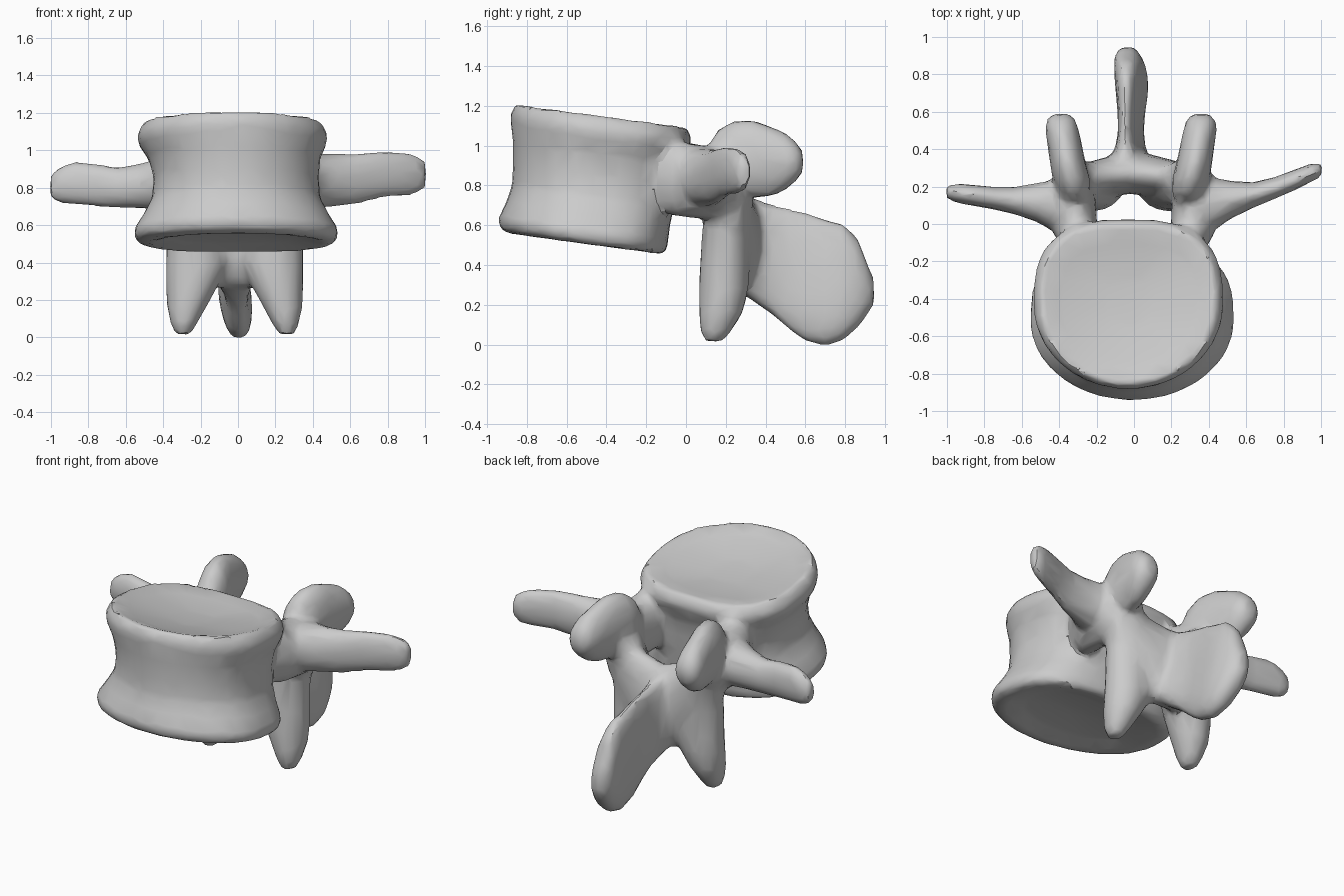
import bpy, bmesh, math
from mathutils import Vector

cube = bpy.data.objects.get("Cube")
if cube:
    bpy.data.objects.remove(cube, do_unlink=True)

bone = bpy.data.materials.new("bone grey")
bone.use_nodes = True
GREY = (0.6, 0.6, 0.6, 1)
bone.diffuse_color = GREY
bone.node_tree.nodes["Principled BSDF"].inputs["Base Color"].default_value = GREY

parts = []


def loft(name, axis, rings, powers=(2, 2), shear=None, sides=40):
    """Skin superellipse rings (x, y, z, half_u, half_v) lying across one axis.
    The two powers round the low and the high side of v."""
    u, v = [i for i in range(3) if i != axis]
    bm = bmesh.new()
    loops = []
    for x, y, z, hu, hv in rings:
        loop = []
        for i in range(sides):
            a = math.tau * i / sides
            c, s = math.cos(a), math.sin(a)
            power = powers[s > 0]
            p = Vector((x, y, z))
            p[u] += hu * math.copysign(abs(c) ** (2 / power), c)
            p[v] += hv * math.copysign(abs(s) ** (2 / power), s)
            loop.append(bm.verts.new(shear(p) if shear else p))
        loops.append(loop)
    for a, b in zip(loops, loops[1:]):
        for i in range(sides):
            j = (i + 1) % sides
            bm.faces.new((a[i], a[j], b[j], b[i]))
    bm.faces.new(loops[0][::-1])
    bm.faces.new(loops[-1])
    bmesh.ops.recalc_face_normals(bm, faces=bm.faces)
    mesh = bpy.data.meshes.new(name)
    bm.to_mesh(mesh)
    bm.free()
    obj = bpy.data.objects.new(name, mesh)
    bpy.context.collection.objects.link(obj)
    parts.append(obj)


def span(rings):
    """Turn (x, y_front, y_back, z, half_x) into centred rings."""
    return [(x, (f + b) / 2, z, hx, (b - f) / 2) for x, f, b, z, hx in rings]


# Waisted body, round in front and squarer behind, with dished sloping ends
loft("body", 2, span([
    (0, -.55, -.45, .55, .07), (0, -.76, -.26, .53, .34), (0, -.87, -.13, .492, .47),
    (-.01, -.935, -.10, .51, .54), (-.01, -.945, -.09, .565, .548), (-.01, -.905, -.08, .65, .495),
    (-.01, -.875, -.06, .74, .45), (-.01, -.87, -.05, .85, .44), (-.02, -.87, -.03, .96, .46),
    (-.03, -.88, .01, 1.04, .505), (-.03, -.885, .03, 1.09, .51), (-.03, -.86, .005, 1.155, .47),
    (-.03, -.76, -.10, 1.125, .37), (-.03, -.55, -.30, 1.095, .13)]),
    powers=(2, 2.8), shear=lambda p: Vector((p.x, p.y, p.z - .135 * (p.y + .43))))

for side, label in ((-1, "right"), (1, "left")):
    shift = -.02 if side < 0 else .02
    # Pedicle joining body and arch
    loft(label + "_pedicle", 1, [
        (side * .27 + shift * -.5, -.22, .85, .07, .13), (side * .31, -.06, .835, .115, .19),
        (side * .32, .06, .82, .12, .185), (side * .33, .16, .81, .12, .18),
        (side * .33, .27, .80, .09, .13)])
    # Ear-shaped upper joint process, leaning outwards
    lean = .035 if side < 0 else .003
    loft(label + "_upper_joint", 1, [
        (side * (x + lean), y, z, hx, hz) for x, y, z, hx, hz in (
            (.28, .10, .90, .05, .08), (.285, .16, .93, .085, .15), (.30, .24, .935, .1, .19),
            (.32, .33, .935, .095, .195), (.335, .42, .92, .092, .18), (.35, .50, .92, .09, .145),
            (.355, .555, .92, .08, .10), (.355, .59, .92, .045, .05))])
    # Lower joint process, broad above and tapering downwards
    drop = 0 if side < 0 else -.035
    loft(label + "_lower_joint", 2, [
        (side * (x + drop), y, z, hx, hy) for x, y, z, hx, hy in (
            (.30, .24, .86, .08, .11), (.275, .215, .70, .115, .12), (.235, .20, .55, .15, .12),
            (.22, .195, .40, .165, .125), (.245, .19, .28, .14, .125), (.275, .175, .16, .105, .11),
            (.29, .15, .07, .07, .08), (.295, .14, .015, .042, .045))])
    # Sloping plate from the joint column to the midline
    loft(label + "_lamina", 0, [
        (side * .36, .22, .74, .08, .14), (side * .25, .235, .66, .095, .22),
        (side * .12, .26, .53, .105, .265), (-.02, .275, .51, .115, .255)])

# Side wings, each with its own sweep
loft("right_wing", 0, [
    (-.28, .08, .83, .14, .14), (-.42, .095, .82, .14, .14), (-.52, .115, .81, .105, .12),
    (-.64, .125, .80, .073, .108), (-.76, .14, .815, .06, .115), (-.87, .155, .825, .056, .118),
    (-.95, .165, .815, .052, .10), (-1.005, .17, .805, .032, .065)])
loft("left_wing", 0, [
    (.28, .08, .84, .14, .14), (.42, .105, .84, .145, .145), (.52, .13, .84, .10, .14),
    (.64, .155, .848, .068, .135), (.76, .195, .87, .058, .128), (.87, .24, .875, .055, .12),
    (.95, .275, .87, .05, .11), (1.005, .29, .87, .033, .07)])

# Blade-like spine at the back, leaning and thickening towards its lower rim
def lean_spine(p):
    low = .35 - p.z
    return Vector((-.018 + .085 * low + (p.x + .018) * (1 + .9 * low), p.y, p.z))


loft("rear_spine", 1, [
    (-.02, .22, .54, .14, .20), (-.02, .30, .495, .135, .25), (-.02, .36, .465, .105, .265),
    (-.018, .42, .435, .077, .275), (-.02, .50, .39, .062, .30), (-.022, .59, .345, .064, .325),
    (-.022, .70, .31, .075, .32), (-.025, .79, .315, .08, .295), (-.033, .865, .31, .075, .225),
    (-.04, .91, .28, .06, .135), (-.04, .945, .265, .035, .065)],
    powers=(2.4, 2.6), shear=lean_spine)

# Fuse the parts into one continuous bone with soft junctions
bpy.ops.object.select_all(action="DESELECT")
for obj in parts:
    obj.select_set(True)
bone_obj = parts[0]
bpy.context.view_layer.objects.active = bone_obj
bpy.ops.object.join()
bone_obj.name = bone_obj.data.name = "vertebra"

fuse = bone_obj.modifiers.new("fuse", "REMESH")
fuse.mode = "VOXEL"
fuse.voxel_size = .02
soft = bone_obj.modifiers.new("soften", "SMOOTH")
soft.factor = .5
soft.iterations = 8
thin = bone_obj.modifiers.new("thin", "DECIMATE")
thin.ratio = .1
for mod in (fuse, soft, thin):
    bpy.ops.object.modifier_apply(modifier=mod.name)

bone_obj.data.materials.clear()
bone_obj.data.materials.append(bone)
bpy.ops.object.shade_smooth_by_angle(angle=math.radians(30))
